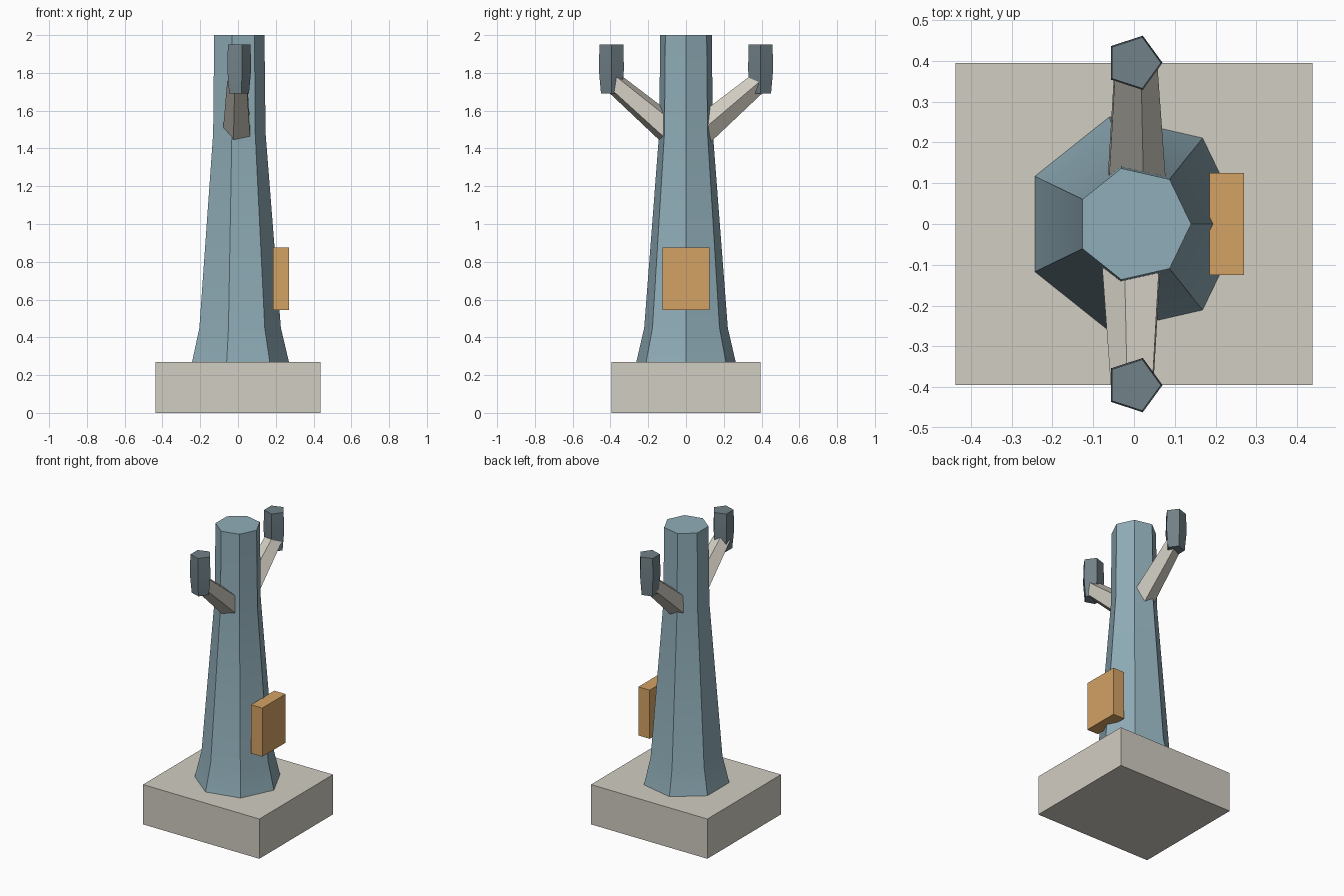
import bpy, bmesh
from math import cos, sin, pi, radians
from mathutils import Vector

cube = bpy.data.objects.get("Cube")
if cube:
    bpy.data.objects.remove(cube, do_unlink=True)


def material(name, rgb):
    m = bpy.data.materials.new(name)
    m.use_nodes = True
    m.diffuse_color = (*rgb, 1)
    m.node_tree.nodes["Principled BSDF"].inputs["Base Color"].default_value = (*rgb, 1)
    return m


stone = material("pale stone", (0.64, 0.61, 0.54))
blue = material("dusty blue", (0.28, 0.42, 0.48))
slate = material("dark slate", (0.165, 0.22, 0.245))
orange = material("soft orange", (0.65, 0.36, 0.13))


def finish(name, bm, mat, smooth=False):
    bmesh.ops.recalc_face_normals(bm, faces=bm.faces[:])
    mesh = bpy.data.meshes.new(name)
    bm.to_mesh(mesh)
    bm.free()
    mesh.materials.append(mat)
    ob = bpy.data.objects.new(name, mesh)
    bpy.context.collection.objects.link(ob)
    if smooth:
        bpy.ops.object.select_all(action='DESELECT')
        ob.select_set(True)
        bpy.context.view_layer.objects.active = ob
        bpy.ops.object.shade_smooth_by_angle(angle=radians(30))
    return ob


def box(name, low, high, mat):
    low, high = Vector(low), Vector(high)
    bm = bmesh.new()
    bmesh.ops.create_cube(bm, size=1)
    bmesh.ops.scale(bm, vec=high - low, verts=bm.verts[:])
    bmesh.ops.translate(bm, vec=(low + high) / 2, verts=bm.verts[:])
    return finish(name, bm, mat)


def loft(name, sides, sections, u, v, mat):
    """Capped prism through (centre, radius) sections; first corner lies along u."""
    u, v = Vector(u), Vector(v)
    bm = bmesh.new()
    rings = []
    for centre, r in sections:
        angles = [2 * pi * i / sides for i in range(sides)]
        rings.append([bm.verts.new(Vector(centre) + r * (u * cos(a) + v * sin(a)))
                      for a in angles])
    for a, b in zip(rings, rings[1:]):
        for i in range(sides):
            j = (i + 1) % sides
            bm.faces.new((a[i], a[j], b[j], b[i]))
    bm.faces.new(rings[0])
    bm.faces.new(rings[-1])
    return finish(name, bm, mat, smooth=True)


X, Y = (1, 0, 0), (0, 1, 0)

# Plinth and side cabinet
box("plinth", (-0.437, -0.395, 0), (0.437, 0.395, 0.27), stone)
box("cabinet", (0.185, -0.125, 0.545), (0.27, 0.125, 0.875), orange)

# Seven-sided flared pole
loft("pole", 7, [((0, 0, z), r) for z, r in
                 ((0.26, 0.272), (0.45, 0.227), (1.48, 0.146), (2.0, 0.14))], X, Y, blue)

# Front and back arms, each carrying a lantern
for side, s in (("front", -1), ("back", 1)):
    start, end = Vector((0, 0.05 * s, 1.465)), Vector((0, 0.395 * s, 1.758))
    corner = Vector((s, 0, 0))
    across = (end - start).normalized().cross(corner)
    loft(side + "_arm", 5, [(start, 0.082), (end, 0.057)], corner, across, stone)
    loft(side + "_lantern", 5, [((0, 0.395 * s, z), r) for z, r in
                                ((1.69, 0.058), (1.82, 0.07), (1.95, 0.066))], X, Y, slate)
